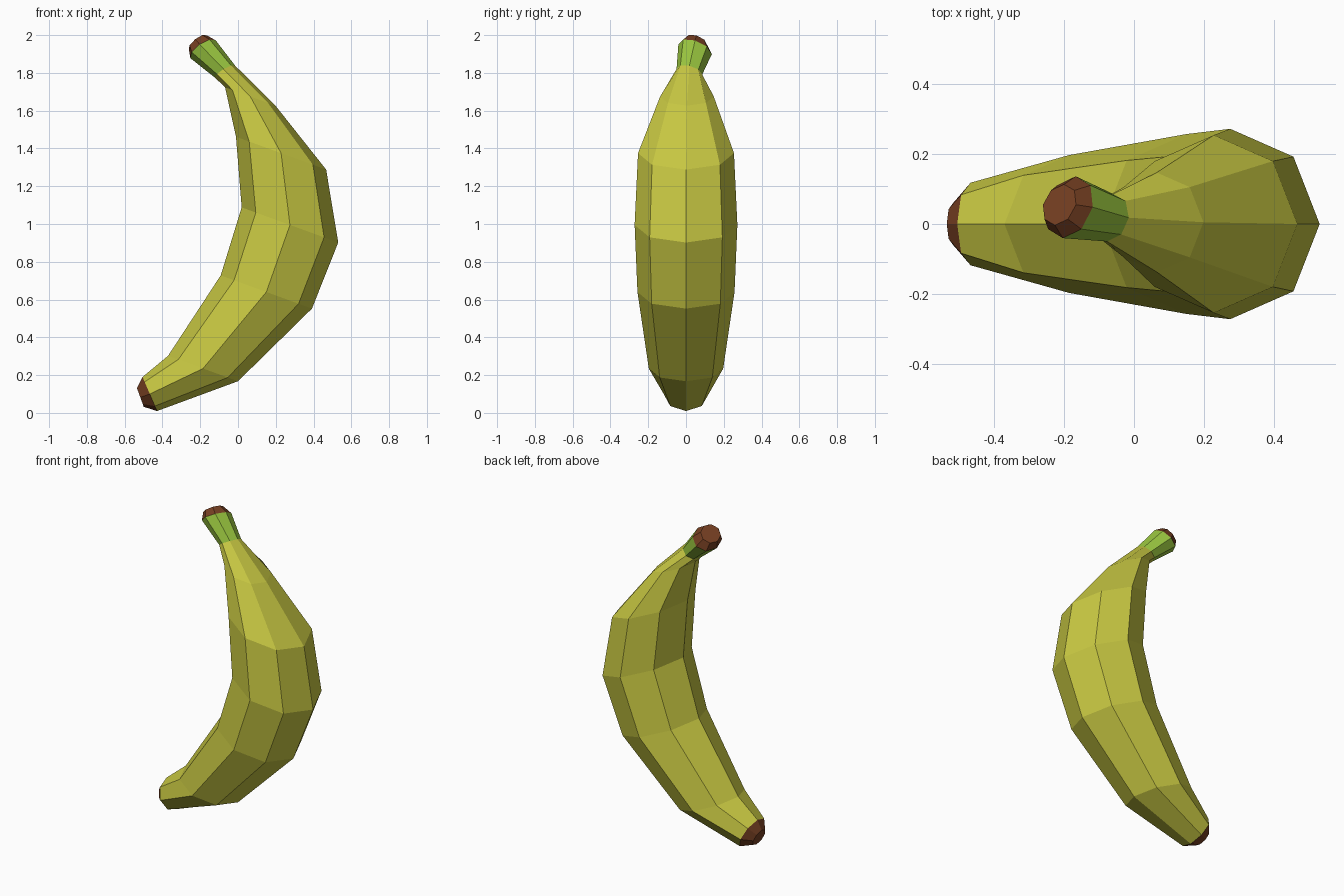
import bpy, bmesh
from math import sin, cos, pi, radians
from mathutils import Vector

if "Cube" in bpy.data.objects:
    bpy.data.objects.remove(bpy.data.objects["Cube"])

SIDES = 8


def ring(x, y, z, slope, ru, rv, lean=0):
    """Octagon: slope = pitch of its outer spoke, lean = tilt towards +y (degrees)."""
    s, t = radians(slope), radians(lean)
    u = Vector((cos(s), 0, sin(s)))
    n = Vector((-sin(s), 0, cos(s)))
    v = Vector((0, cos(t), 0)) - n * sin(t)
    c = Vector((x, y, z))
    return [c + u * ru * cos(2 * pi * i / SIDES) + v * rv * sin(2 * pi * i / SIDES)
            for i in range(SIDES)]


def loft(name, rings, color, cap_start=False, cap_end=False):
    bm = bmesh.new()
    loops = [[bm.verts.new(p) for p in r] for r in rings]
    for a, b in zip(loops, loops[1:]):
        for i in range(SIDES):
            j = (i + 1) % SIDES
            bm.faces.new((a[i], a[j], b[j], b[i]))
    if cap_start:
        bm.faces.new(loops[0][::-1])
    if cap_end:
        bm.faces.new(loops[-1])
    me = bpy.data.meshes.new(name)
    bm.to_mesh(me)
    bm.free()
    mat = bpy.data.materials.new(name + "_color")
    mat.diffuse_color = (*color, 1)
    mat.use_nodes = True
    mat.node_tree.nodes["Principled BSDF"].inputs["Base Color"].default_value = mat.diffuse_color
    me.materials.append(mat)
    ob = bpy.data.objects.new(name, me)
    bpy.context.collection.objects.link(ob)
    return ob


YELLOW, GREEN, BROWN = (0.58, 0.58, 0.055), (0.32, 0.56, 0.05), (0.18, 0.05, 0.016)

# Shared rings where the colours meet
tip_edge = ring(-0.467, 0, 0.10, -67, 0.098, 0.118)
neck = ring(-0.068, 0.018, 1.806, 31, 0.062, 0.07, 14)
stem_top = ring(-0.185, 0.048, 1.925, 35, 0.082, 0.094, 20)

# Curved peel
body = [ring(x, y, z, -20, r, r) for x, y, z, r in (
    (-0.185, 0, 0.235, 0.197),
    (0.150, 0, 0.640, 0.257),
    (0.275, 0, 0.995, 0.272),
    (0.228, 0, 1.375, 0.254),
    (0.065, 0.005, 1.675, 0.142))]
loft("peel", [tip_edge, *body, neck], YELLOW)

# Green stem, its cut end and the dark blossom tip
loft("stem", [neck, stem_top], GREEN)
loft("stem_end", [stem_top, ring(-0.213, 0.055, 1.962, 38, 0.06, 0.062, 20)], BROWN, cap_end=True)
loft("blossom_tip", [ring(-0.517, 0, 0.082, -70, 0.053, 0.06), tip_edge], BROWN, cap_start=True)
